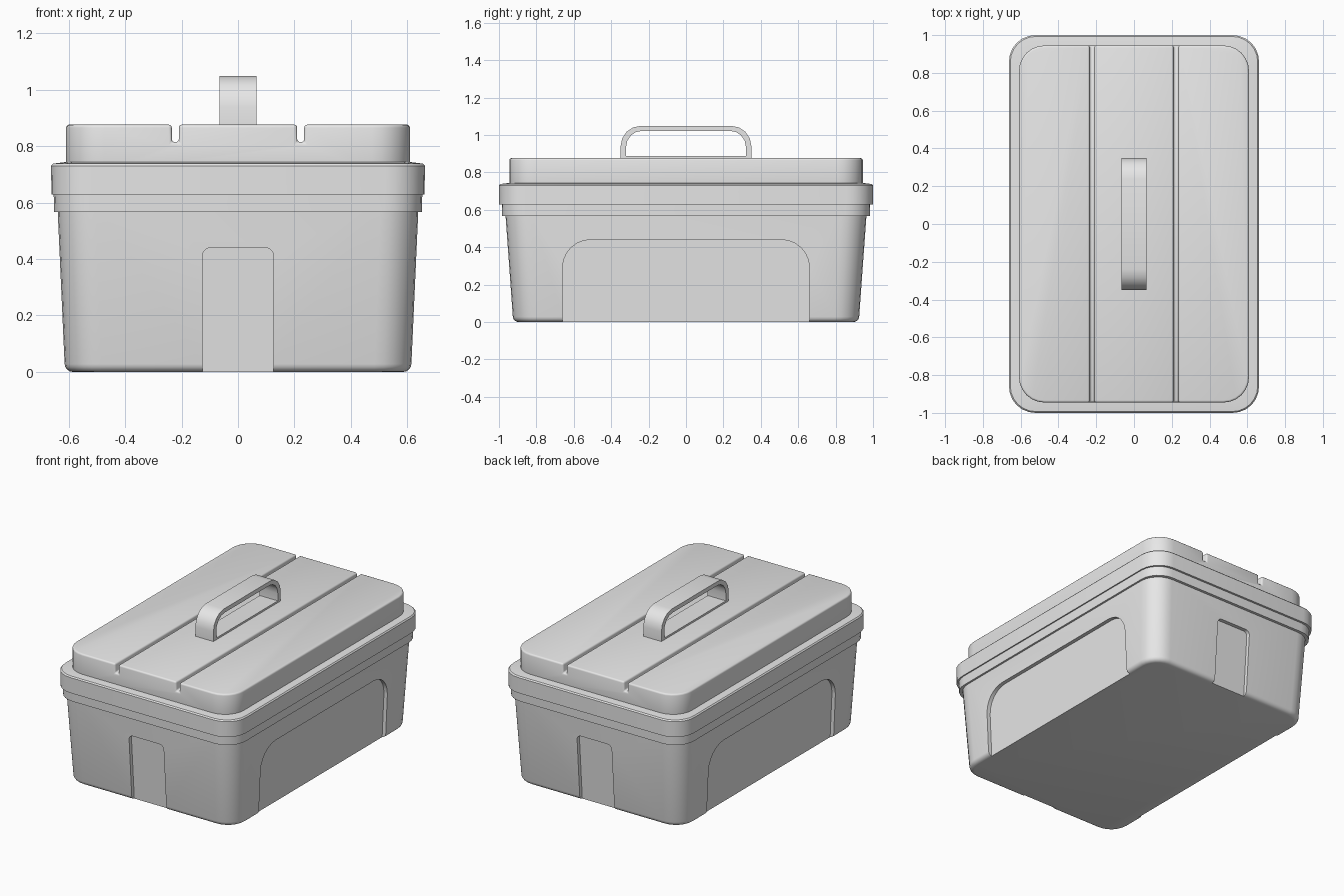
import bpy, bmesh, math
from mathutils import Vector

if "Cube" in bpy.data.objects:
    bpy.data.objects.remove(bpy.data.objects["Cube"])

grey = bpy.data.materials.new("light grey plastic")
grey.diffuse_color = (0.8, 0.8, 0.8, 1)
grey.use_nodes = True
grey.node_tree.nodes["Principled BSDF"].inputs["Base Color"].default_value = grey.diffuse_color


def make(name, bm):
    bmesh.ops.recalc_face_normals(bm, faces=bm.faces)
    me = bpy.data.meshes.new(name)
    bm.to_mesh(me)
    bm.free()
    me.materials.append(grey)
    ob = bpy.data.objects.new(name, me)
    bpy.context.collection.objects.link(ob)
    return ob


def loft(name, rings):
    """Closed solid through rings of 3D points."""
    bm = bmesh.new()
    vs = [[bm.verts.new(p) for p in r] for r in rings]
    n = len(vs[0])
    for a, b in zip(vs, vs[1:]):
        for i in range(n):
            bm.faces.new((a[i], a[(i + 1) % n], b[(i + 1) % n], b[i]))
    bm.faces.new(vs[0])
    bm.faces.new(vs[-1])
    return make(name, bm)


def rounded(hx, hy, r, z, seg=6):
    """Rounded rectangle ring at height z."""
    pts = []
    for q, (sx, sy) in enumerate([(1, 1), (-1, 1), (-1, -1), (1, -1)]):
        for i in range(seg + 1):
            a = math.pi / 2 * (q + i / seg)
            pts.append((sx * (hx - r) + r * math.cos(a), sy * (hy - r) + r * math.sin(a), z))
    return pts


def arch(w, h, r, base, seg=6):
    """Outline of an arch-topped panel: list of (u, z)."""
    pts = [(w, base)]
    for cx, start in ((w - r, 0), (r - w, 90)):
        for i in range(seg + 1):
            a = math.radians(start + 90 * i / seg)
            pts.append((cx + r * math.cos(a), h - r + r * math.sin(a)))
    return pts + [(-w, base)]


def activate(ob):
    bpy.ops.object.select_all(action='DESELECT')
    ob.select_set(True)
    bpy.context.view_layer.objects.active = ob


def apply(ob, mod):
    activate(ob)
    bpy.ops.object.modifier_apply(modifier=mod.name)


def cut(ob, cutter):
    mod = ob.modifiers.new("cut", 'BOOLEAN')
    mod.operation, mod.solver, mod.object = 'DIFFERENCE', 'EXACT', cutter
    apply(ob, mod)
    bpy.data.objects.remove(cutter)


def bevel(ob, width, seg=3):
    mod = ob.modifiers.new("bevel", 'BEVEL')
    mod.width, mod.segments, mod.limit_method = width, seg, 'ANGLE'
    mod.angle_limit = math.radians(40)
    apply(ob, mod)


def smooth(ob):
    activate(ob)
    bpy.ops.object.shade_smooth_by_angle(angle=math.radians(35))


# Tapered tub with a rounded bottom edge
H, BX, TX, BY, TY = 0.6, 0.613, 0.64, 0.924, 0.967
at = lambda b, t, z: b + (t - b) * z / H
rings = []
R = 0.028
for i in range(5):
    a = math.pi / 2 * i / 4
    inset, z = R * (1 - math.sin(a)), R * (1 - math.cos(a))
    rings.append(rounded(at(BX, TX, z) - inset, at(BY, TY, z) - inset, 0.13 - inset, z))
rings.append(rounded(TX, TY, 0.135, H))
tub = loft("tub", rings)

# Shallow arched recesses on all four walls, following the taper
DEPTH = 0.025
for s in (1, -1):
    side, end = arch(0.66, 0.44, 0.15, -0.05), arch(0.126, 0.44, 0.03, -0.05)
    cut(tub, loft("side_recess_cutter", [
        [(s * (at(BX, TX, z) + d), u, z) for u, z in side] for d in (-DEPTH, 0.1)]))
    cut(tub, loft("end_recess_cutter", [
        [(u, s * (at(BY, TY, z) + d), z) for u, z in end] for d in (-DEPTH, 0.1)]))
smooth(tub)

# Stepped rim: tub collar, then the lid's skirt
smooth(loft("tub_collar", [rounded(0.651, 0.983, 0.135, 0.567),
                           rounded(0.653, 0.985, 0.135, 0.632)]))
smooth(loft("lid_skirt", [rounded(0.661, 0.999, 0.14, 0.628),
                          rounded(0.662, 1.0, 0.14, 0.73),
                          rounded(0.655, 0.993, 0.135, 0.738),
                          rounded(0.605, 0.94, 0.13, 0.744)]))

# Raised lid with two long grooves and softened edges
lid = loft("lid_top", [rounded(0.609, 0.945, 0.135, 0.70),
                       rounded(0.609, 0.945, 0.135, 0.876)])
for s in (1, -1):
    groove = [rounded(0.0125, 1.1, 0.001, z, 1) for z in (0.814, 1.0)]
    cut(lid, loft("groove_cutter", [[(x + s * 0.222, y, z) for x, y, z in r] for r in groove]))
bevel(lid, 0.011)
smooth(lid)


# Carry handle: flat strap loop around an arched opening
outer = arch(0.35, 1.049, 0.11, 0.868, 4)
inner = arch(0.32, 1.022, 0.085, 0.888, 4)
bm = bmesh.new()
W, n = 0.066, len(outer)
grid = [[bm.verts.new((x, y, z)) for y, z in ring]
        for x, ring in ((-W, outer), (W, outer), (W, inner), (-W, inner))]
for k in range(4):
    a, b = grid[k], grid[(k + 1) % 4]
    for i in range(n):
        j = (i + 1) % n
        bm.faces.new((a[i], a[j], b[j], b[i]))
smooth(make("carry_handle", bm))
